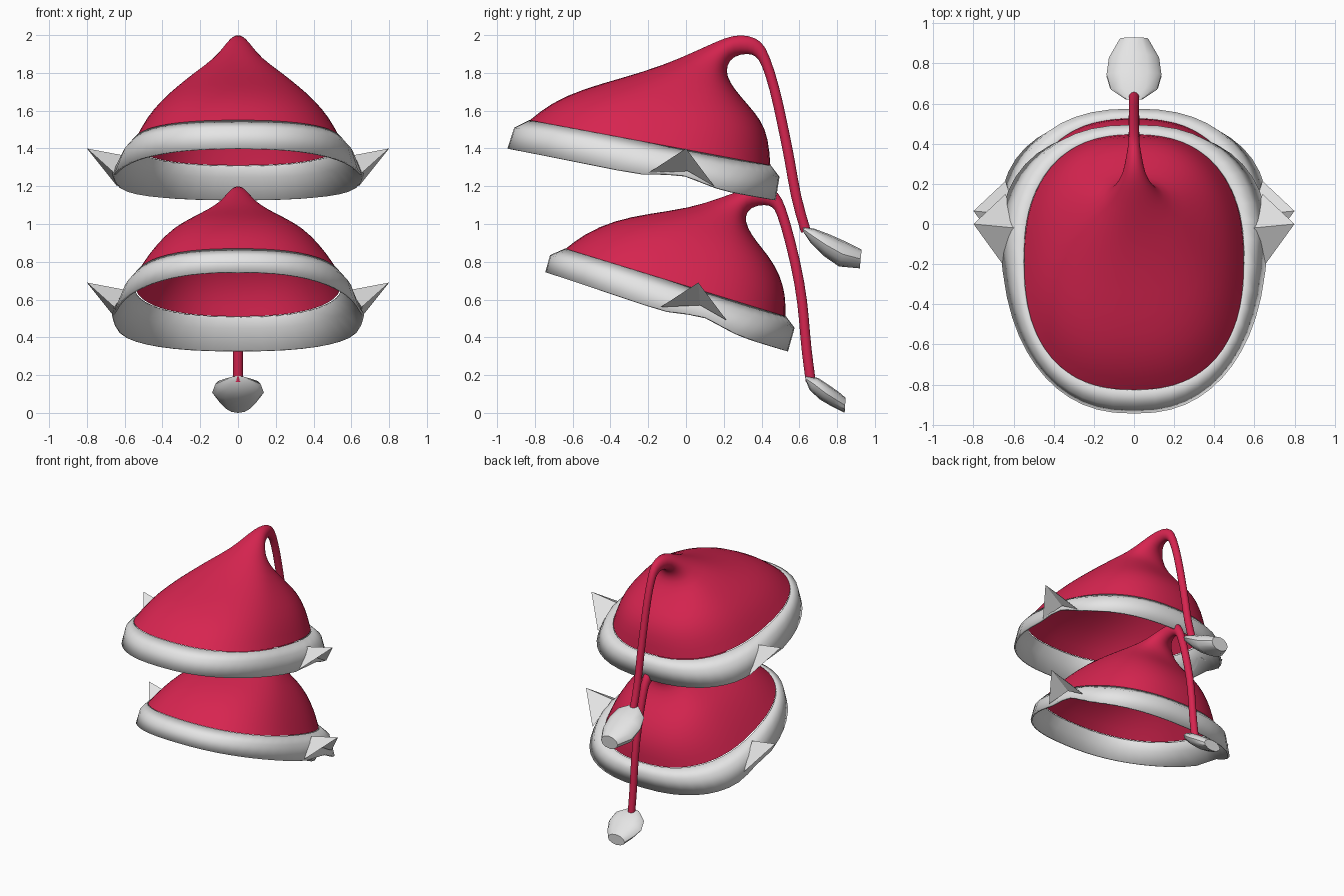
import bpy, bmesh, math

cube = bpy.data.objects.get("Cube")
if cube:
    bpy.data.objects.remove(cube, do_unlink=True)


def make_material(name, rgb):
    mat = bpy.data.materials.new(name)
    mat.use_nodes = True
    mat.diffuse_color = (*rgb, 1)
    mat.node_tree.nodes["Principled BSDF"].inputs["Base Color"].default_value = (*rgb, 1)
    return mat


red = make_material("red felt", (0.68, 0.018, 0.08))
white = make_material("white trim", (0.78, 0.78, 0.78))


def finish(bm, name, mat, smooth_angle=None, closed=False):
    """Turn a bmesh into a shaded object."""
    if closed:
        bmesh.ops.recalc_face_normals(bm, faces=bm.faces)
    mesh = bpy.data.meshes.new(name)
    bm.to_mesh(mesh)
    bm.free()
    mesh.materials.append(mat)
    obj = bpy.data.objects.new(name, mesh)
    bpy.context.collection.objects.link(obj)
    if smooth_angle:
        bpy.ops.object.select_all(action='DESELECT')
        obj.select_set(True)
        bpy.context.view_layer.objects.active = obj
        bpy.ops.object.shade_smooth_by_angle(angle=math.radians(smooth_angle))
    return obj


def power(v, e):
    return math.copysign(abs(v) ** e, v)


def loft(rings, sides, caps=False):
    """Skin rings given as front point, back point, half width, taper, side lift."""
    bm = bmesh.new()
    loops = []
    for (fy, fz), (gy, gz), w, taper, lift in rings:
        e = 0.83 if w > 0.2 else 1
        loop = []
        for i in range(sides):
            t = math.tau * i / sides
            c, s = power(math.cos(t), e), power(math.sin(t), e)
            bump = lift * math.exp(-((c + 0.3) / 0.2) ** 2)
            loop.append(bm.verts.new((w * s * (1 - taper * c),
                                      (fy + gy) / 2 + (fy - gy) / 2 * c,
                                      (fz + gz) / 2 + (fz - gz) / 2 * c + bump)))
        loops.append(loop)
    for a, b in zip(loops, loops[1:]):
        for i in range(sides):
            j = (i + 1) % sides
            bm.faces.new((a[i], a[j], b[j], b[i]))
    if caps:
        bm.faces.new(loops[0])
        bm.faces.new(loops[-1])
    return bm


def plain(fronts, backs, widths):
    return [(f, g, w, 0, 0) for f, g, w in zip(fronts, backs, widths)]


CAP_WIDTHS = (0.55, 0.49, 0.415, 0.34, 0.245, 0.14, 0.09, 0.055, 0.04, 0.03, 0.027)


def build_hat(prefix, fronts, backs, tail, trim, pom_top, pom_low, pom_widths, ear_shift):
    # Cap narrowing into the drooping tail
    rings = plain(fronts, backs, CAP_WIDTHS)
    for y, z in tail:
        rings.append(((y + 0.026, z + 0.006), (y - 0.026, z - 0.006), 0.026, 0, 0))
    cap = finish(loft(rings, 32), prefix + "_cap_and_tail", red, 60)
    cap.modifiers.new("Smooth", 'SUBSURF').levels = 1

    # Flared brim band
    (mid_f, mid_g), (low_f, low_g) = trim
    band = [(low_f, low_g, 0.655, 0.14, 0.04),
            (mid_f, mid_g, 0.61, 0.07, 0.01),
            (fronts[0], backs[0], 0.555, 0, 0)]
    brim = finish(loft(band, 48), prefix + "_brim", white, 60)
    brim.modifiers.new("Thickness", 'SOLIDIFY').thickness = 0.012

    # Tail bobble
    finish(loft(plain(pom_top, pom_low, pom_widths), 12, True),
           prefix + "_bobble", white, 40, True)

    # Pointed brim corners
    dy, dz = ear_shift
    for side, label in ((1, "left"), (-1, "right")):
        bm = bmesh.new()
        tip, front, top, back, under = [
            bm.verts.new((side * x, y + dy, z + dz)) for x, y, z in (
                (0.8, 0, 1.4), (0.655, -0.2, 1.27), (0.59, -0.02, 1.36),
                (0.64, 0.15, 1.2), (0.66, 0.01, 1.28))]
        for a, b in ((front, top), (top, back), (back, under), (under, front)):
            bm.faces.new((tip, a, b))
        bm.faces.new((front, under, back, top))
        finish(bm, f"{prefix}_{label}_brim_point", white, closed=True)


build_hat(
    "upper",
    [(-.83, 1.55), (-.72, 1.64), (-.55, 1.715), (-.35, 1.77), (-.12, 1.84), (.05, 1.915),
     (.17, 1.97), (.25, 2), (.33, 2), (.4, 1.97), (.44, 1.9)],
    [(.45, 1.31), (.44, 1.45), (.4, 1.55), (.33, 1.63), (.26, 1.71), (.215, 1.78),
     (.215, 1.84), (.25, 1.89), (.33, 1.905), (.37, 1.89), (.4, 1.85)],
    [(.47, 1.72), (.51, 1.53), (.55, 1.34), (.58, 1.14), (.635, .96)],
    [((-.91, 1.51), (.495, 1.25)), ((-.945, 1.4), (.475, 1.125))],
    [(.62, .985), (.68, .975), (.76, .945), (.85, .905), (.93, .865)],
    [(.62, .96), (.66, .9), (.73, .83), (.81, .775), (.92, .765)],
    (.04, .115, .137, .125, .07), (0, 0))

build_hat(
    "lower",
    [(-.64, .87), (-.54, .95), (-.38, 1.02), (-.2, 1.055), (.02, 1.085), (.17, 1.135),
     (.27, 1.17), (.35, 1.2), (.43, 1.2), (.49, 1.17), (.525, 1.1)],
    [(.53, .51), (.53, .62), (.5, .73), (.44, .83), (.37, .91), (.325, .98),
     (.31, 1.04), (.34, 1.09), (.42, 1.105), (.46, 1.09), (.48, 1.06)],
    [(.55, .92), (.605, .68), (.625, .5), (.635, .35), (.66, .17)],
    [((-.72, .835), (.575, .45)), ((-.745, .745), (.54, .325))],
    [(.63, .195), (.7, .185), (.76, .145), (.81, .11), (.845, .08)],
    [(.635, .17), (.655, .12), (.71, .07), (.77, .035), (.84, 0)],
    (.05, .12, .137, .11, .07), (.065, -.71))
